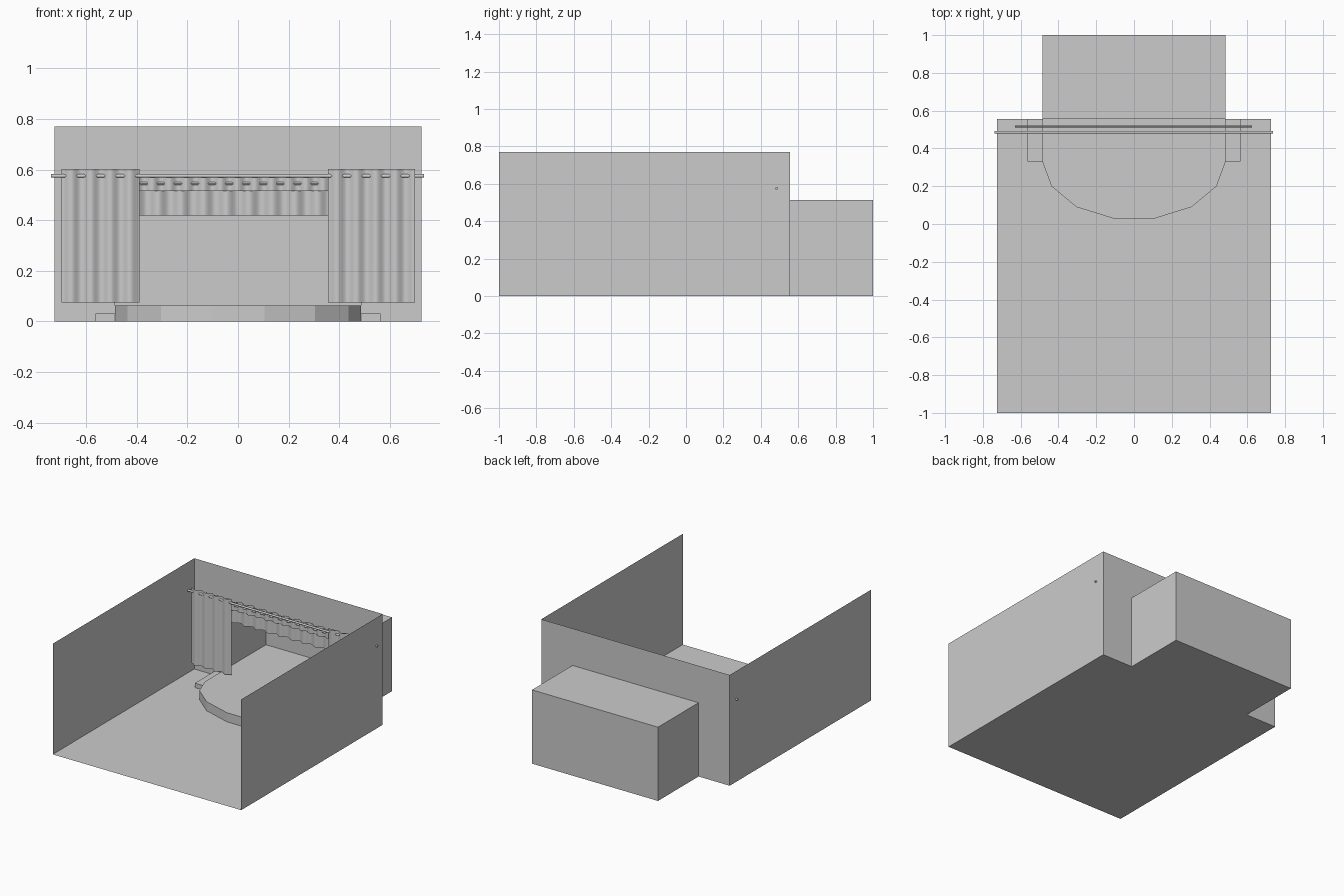
import bpy, bmesh, math

if "Cube" in bpy.data.objects:
    bpy.data.objects.remove(bpy.data.objects["Cube"])

W, FRONT, BACK, H = 0.725, -1.0, 0.555, 0.77     # main room
NW, NBACK, NH = 0.485, 1.0, 0.513                # stage alcove


def make(name, verts, faces, smooth=False):
    me = bpy.data.meshes.new(name)
    me.from_pydata(verts, [], faces)
    for p in me.polygons:
        p.use_smooth = smooth
    ob = bpy.data.objects.new(name, me)
    bpy.context.collection.objects.link(ob)
    return ob


def prism(name, outline, h):
    n = len(outline)
    verts = [(x, y, 0) for x, y in outline] + [(x, y, h) for x, y in outline]
    faces = [(i, (i + 1) % n, n + (i + 1) % n, n + i) for i in range(n)]
    faces.append(tuple(range(n, 2 * n)))
    return make(name, verts, faces)


def curtain(name, x0, x1, z0, z1, y, amp, trough, period):
    # Rippled sheet; the trough falls just behind the rod
    n = round((x1 - x0) / period * 8)
    verts = []
    for i in range(n + 1):
        x = x0 + (x1 - x0) * i / n
        yy = y + amp * math.cos(2 * math.pi * (x - trough) / period)
        verts += [(x, yy, z0), (x, yy, z1)]
    faces = [(2 * i, 2 * i + 2, 2 * i + 3, 2 * i + 1) for i in range(n)]
    return make(name, verts, faces, True)


def rod(name, x0, x1, y, z, r):
    bpy.ops.mesh.primitive_cylinder_add(vertices=12, radius=r, depth=x1 - x0,
                                        location=((x0 + x1) / 2, y, z),
                                        rotation=(0, math.pi / 2, 0))
    bpy.context.object.name = name
    bpy.ops.object.shade_smooth_by_angle()


# Floor of room and alcove
make("floor",
     [(-W, FRONT, 0), (W, FRONT, 0), (W, BACK, 0), (NW, BACK, 0),
      (NW, NBACK, 0), (-NW, NBACK, 0), (-NW, BACK, 0), (-W, BACK, 0)],
     [tuple(range(8))])

# Side walls
for s, side in ((-1, "left"), (1, "right")):
    make(side + "_wall",
         [(s * W, FRONT, 0), (s * W, BACK, 0), (s * W, BACK, H), (s * W, FRONT, H)],
         [(0, 1, 2, 3)])

# Back wall with the stage opening
outer = [(-W, 0), (-W, H), (W, H), (W, 0)]
inner = [(-NW, 0), (-NW, NH), (NW, NH), (NW, 0)]
make("back_wall", [(x, BACK, z) for x, z in outer + inner],
     [(0, 1, 5, 4), (1, 2, 6, 5), (2, 3, 7, 6)])

# Alcove walls and ceiling
make("alcove", [(x, y, z) for y in (BACK, NBACK) for x, z in inner],
     [(0, 1, 5, 4), (1, 2, 6, 5), (2, 3, 7, 6), (4, 5, 6, 7)])

# Stage platform with faceted curved front
half = [(0.105, 0.028), (0.305, 0.09), (0.437, 0.2), (NW, 0.33), (NW, NBACK)]
prism("stage", half + [(-x, y) for x, y in reversed(half)], 0.063)

# Steps either side of the stage
for s, side in ((-1, "left"), (1, "right")):
    a, b = sorted((s * NW, s * 0.563))
    prism(side + "_step", [(a, 0.33), (b, 0.33), (b, BACK), (a, BACK)], 0.031)

# Main curtains and rod
rod("curtain_rod", -0.738, 0.735, 0.485, 0.575, 0.007)
curtain("left_curtain", -0.697, -0.39, 0.075, 0.602, 0.477, 0.01, -0.62, 0.0775)
curtain("right_curtain", 0.355, 0.70, 0.075, 0.602, 0.477, 0.01, 0.43, 0.0768)

# Short valance on its own rod, with a longer one behind
rod("valance_rod", -0.63, 0.625, 0.516, 0.545, 0.006)
curtain("short_valance", -0.57, 0.565, 0.515, 0.568, 0.509, 0.009, -0.035, 0.0675)
curtain("long_valance", -0.63, 0.625, 0.418, 0.566, 0.534, 0.012, -0.0, 0.09)
